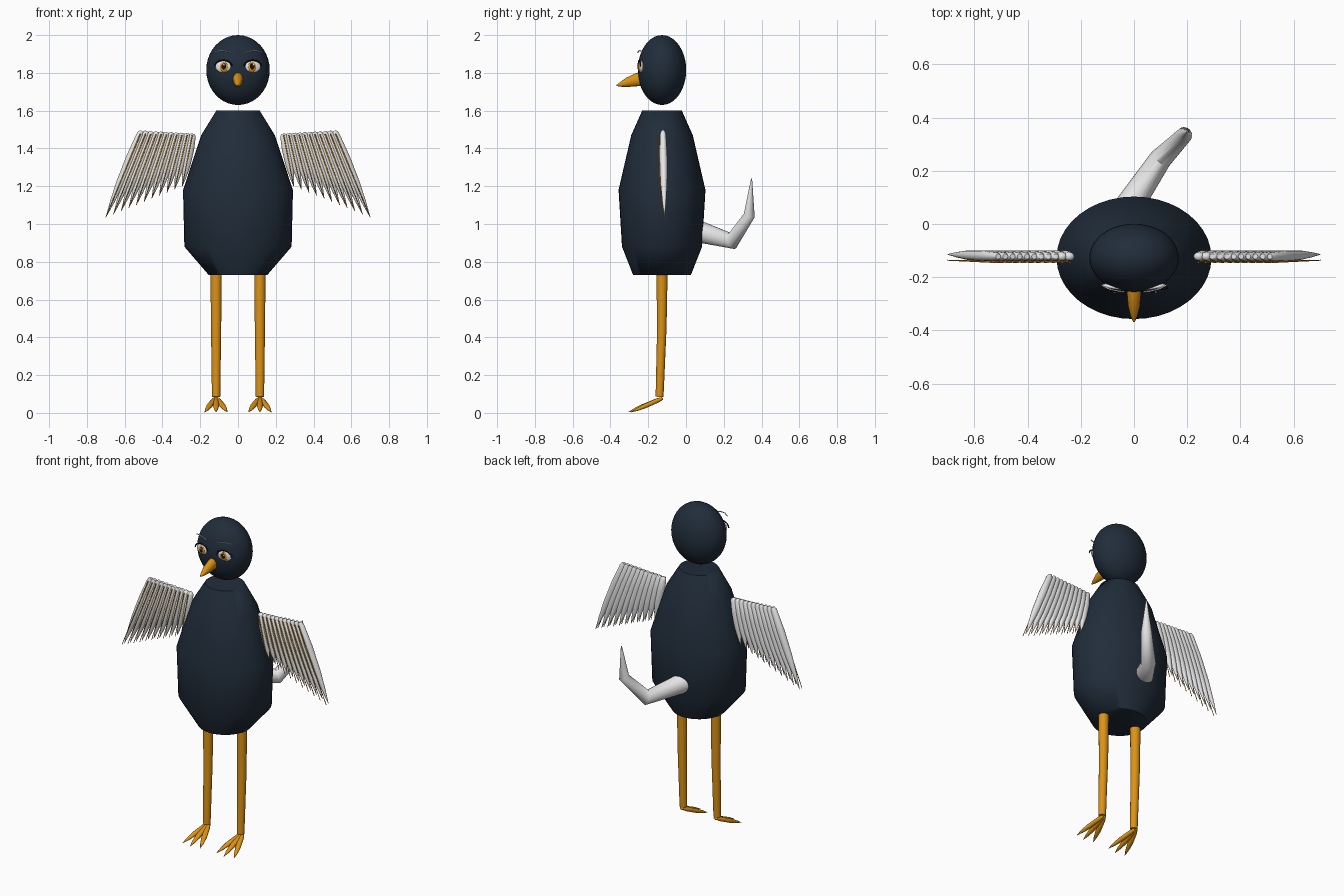
import bpy, bmesh, math
from mathutils import Vector

if "Cube" in bpy.data.objects:
    bpy.data.objects.remove(bpy.data.objects["Cube"])


def material(name, rgb):
    m = bpy.data.materials.new(name)
    m.use_nodes = True
    m.diffuse_color = (*rgb, 1)
    bsdf = m.node_tree.nodes["Principled BSDF"]
    bsdf.inputs["Base Color"].default_value = (*rgb, 1)
    bsdf.inputs["Roughness"].default_value = 0.6
    return m


NAVY = material("navy", (0.015, 0.026, 0.043))
ORANGE = material("orange", (0.72, 0.29, 0.008))
WHITE = material("white", (0.8, 0.8, 0.8))
BLACK = material("black", (0.006, 0.006, 0.008))


def finish(name, bm, mat, angle=60):
    bmesh.ops.recalc_face_normals(bm, faces=bm.faces)
    mesh = bpy.data.meshes.new(name)
    bm.to_mesh(mesh)
    bm.free()
    mesh.materials.append(mat)
    ob = bpy.data.objects.new(name, mesh)
    bpy.context.collection.objects.link(ob)
    bpy.ops.object.select_all(action="DESELECT")
    ob.select_set(True)
    bpy.context.view_layer.objects.active = ob
    bpy.ops.object.shade_smooth_by_angle(angle=math.radians(angle))
    return ob


def loft(bm, path, radii, ref, n=12):
    """Sweep elliptical rings along a path; radii are (across, along ref)."""
    path = [Vector(p) for p in path]
    rings = []
    for i, p in enumerate(path):
        t = Vector()
        if i:
            t += (p - path[i - 1]).normalized()
        if i < len(path) - 1:
            t += (path[i + 1] - p).normalized()
        t.normalize()
        v = Vector(ref)
        v = (v - t * v.dot(t)).normalized()
        u = v.cross(t)
        a, b = radii[i]
        rings.append([bm.verts.new(p + u * a * math.cos(k * math.tau / n)
                                   + v * b * math.sin(k * math.tau / n)) for k in range(n)])
    for lo, hi in zip(rings, rings[1:]):
        for k in range(n):
            bm.faces.new((lo[k], lo[(k + 1) % n], hi[(k + 1) % n], hi[k]))
    bm.faces.new(rings[0][::-1])
    bm.faces.new(rings[-1])


def strands(name, items, mat, ref, n=12):
    bm = bmesh.new()
    for path, radii in items:
        loft(bm, path, radii, ref, n)
    return finish(name, bm, mat)


def ellipsoid(name, centre, size, mat, turn=0, segs=24):
    bm = bmesh.new()
    bmesh.ops.create_uvsphere(bm, u_segments=segs, v_segments=segs // 2, radius=1)
    ob = finish(name, bm, mat)
    ob.location, ob.scale, ob.rotation_euler = centre, size, (0, 0, turn)
    return ob


Y = -0.127

# Body and head
body = [(0.73, 0.155, 0.153), (0.88, 0.284, 0.212), (1.18, 0.291, 0.23),
        (1.47, 0.195, 0.163), (1.6, 0.115, 0.105)]
strands("body", [([(0, Y, z) for z, a, b in body], [(a, b) for z, a, b in body])],
        NAVY, (0, 1, 0), 40)
ellipsoid("head", (0, Y, 1.815), (0.168, 0.128, 0.185), NAVY, segs=40)

# Beak
strands("beak", [([(0, -0.23, 1.768), (0, -0.26, 1.764), (0, -0.31, 1.75),
                   (0, -0.345, 1.739), (0, -0.368, 1.733)],
                  [(0.028, 0.038), (0.027, 0.035), (0.022, 0.025),
                   (0.013, 0.013), (0.003, 0.003)])], ORANGE, (0, 0, 1), 16)

# Tail
strands("tail", [([(-0.03, 0.05, 0.965), (0.1, 0.245, 0.91), (0.19, 0.335, 1.045),
                   (0.2, 0.347, 1.24)],
                  [(0.06, 0.055), (0.044, 0.042), (0.03, 0.03), (0.003, 0.003)])],
        WHITE, (1, -0.8, 0), 24)

FEATHERS = 11
SHAPE = [(0, 0.010, 0.010), (0.04, 0.019, 0.016), (0.3, 0.024, 0.021),
         (0.6, 0.021, 0.018), (0.82, 0.012, 0.010), (1, 0.001, 0.001)]

for side, s in (("left", 1), ("right", -1)):
    # Wing: a fan of feathers with a quill on the front of each
    feathers, quills = [], []
    for i in range(FEATHERS):
        f = i / (FEATHERS - 1)
        top = Vector((s * (0.24 + 0.27 * f), -0.122, 1.478 + 0.015 * f))
        tip = Vector((s * (0.295 + 0.405 * f), -0.114, 1.2 - 0.165 * f))
        feathers.append(([top.lerp(tip, t) for t, a, b in SHAPE],
                         [(a, b) for t, a, b in SHAPE]))
        ahead = Vector((0, -0.022, 0))
        quills.append(([top.lerp(tip, 0.03) + ahead, tip + ahead],
                       [(0.0035, 0.0035), (0.002, 0.002)]))
    strands(side + "_wing_feathers", feathers, WHITE, (0, 1, 0), 12)
    strands(side + "_wing_quills", quills, ORANGE, (0, 1, 0), 6)

    # Leg
    x = s * 0.116
    strands(side + "_leg", [([(x, Y, 0.77), (x, -0.128, 0.45), (x, -0.14, 0.085)],
                             [(0.03, 0.03), (0.027, 0.025), (0.022, 0.021)])],
            ORANGE, (0, 1, 0), 16)

    # Foot: three spread toes
    toes = []
    for d in (-1, 0, 1):
        heel = Vector((x + d * 0.005, -0.125, 0.077))
        claw = Vector((x + d * 0.06, -0.305 + 0.015 * abs(d), 0.004))
        toes.append(([heel.lerp(claw, t) for t in (0, 0.15, 0.55, 0.8, 1)],
                     [(0.008, 0.008), (0.014, 0.012), (0.016, 0.012),
                      (0.010, 0.008), (0.001, 0.001)]))
    strands(side + "_foot", toes, ORANGE, (0, 0, 1), 10)

    # Eye: white, iris, pupil and glint
    ex, turn = s * 0.078, s * 0.2
    ellipsoid(side + "_eye_white", (ex, -0.238, 1.833), (0.043, 0.012, 0.032), WHITE, turn)
    ellipsoid(side + "_iris", (ex - s * 0.003, -0.247, 1.831), (0.022, 0.007, 0.026), ORANGE, turn)
    ellipsoid(side + "_pupil", (ex - s * 0.003, -0.252, 1.834), (0.012, 0.005, 0.016), BLACK, turn)
    ellipsoid(side + "_glint", (ex + 0.004, -0.256, 1.842), (0.005, 0.003, 0.005), WHITE, turn, 12)

    # Upper lid and brow
    lid = [(s * (0.078 - 0.046 * math.cos(a)), -0.247 - 0.006 * math.cos(a),
            1.835 + 0.032 * math.sin(a)) for a in [k * math.pi / 8 for k in range(9)]]
    strands(side + "_upper_lid", [(lid, [(0.004, 0.004)] * 9)], BLACK, (0, 1, 0), 6)
    brow = [(s * 0.037, -0.255, 1.907), (s * 0.06, -0.252, 1.915),
            (s * 0.095, -0.244, 1.918), (s * 0.122, -0.23, 1.912)]
    strands(side + "_brow", [(brow, [(0.003, 0.003)] * 4)], WHITE, (0, 1, 0), 6)
